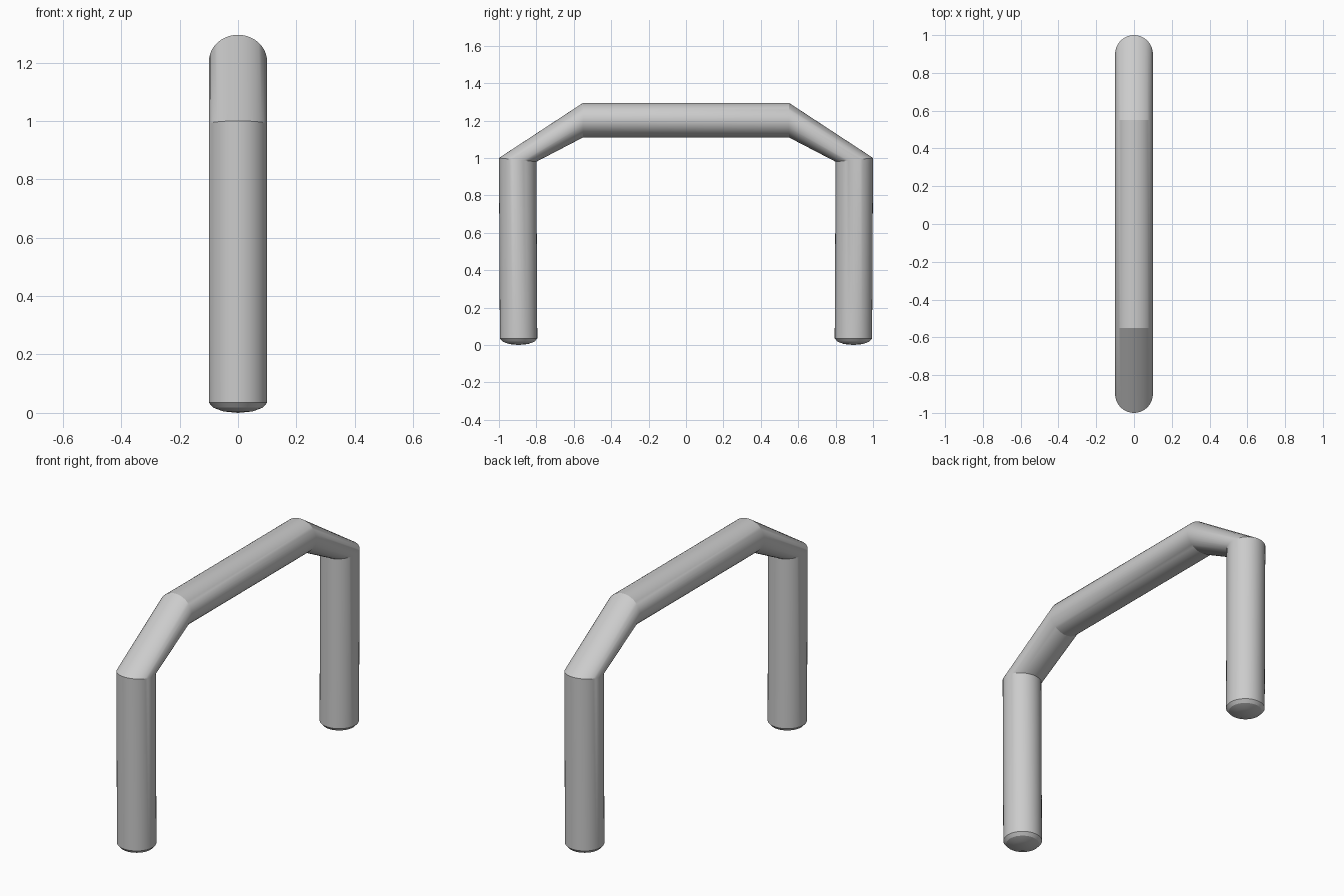
import bpy, bmesh, math
from mathutils import Vector

if "Cube" in bpy.data.objects:
    bpy.data.objects.remove(bpy.data.objects["Cube"], do_unlink=True)

# Plain grey metal
metal = bpy.data.materials.new("grey metal")
metal.use_nodes = True
grey = (0.6, 0.6, 0.6, 1)
metal.diffuse_color = grey
metal.node_tree.nodes["Principled BSDF"].inputs["Base Color"].default_value = grey

SIDES = 40
RADIUS = 0.1


def ring(bm, outer, inner, rx=RADIUS):
    """Elliptical section spanning two (y, z) points, rx wide along x."""
    o, i = Vector(outer), Vector(inner)
    mid, half = (o + i) / 2, (o - i) / 2
    verts = []
    for k in range(SIDES):
        a = math.tau * k / SIDES
        p = mid + half * math.sin(a)
        verts.append(bm.verts.new((rx * math.cos(a), p.x, p.y)))
    return verts


# Sections of one leg from the foot up: domed foot, tube, leg top, upper bend
foot = [(0.05, 0.005), (0.085, 0.018), (RADIUS, 0.035)]
back_half = [((0.895 + r, z), (0.895 - r, z), r) for r, z in foot]
back_half += [((1.0, 1.0), (0.8, 0.98), RADIUS),
              ((0.55, 1.295), (0.55, 1.11), RADIUS)]
front_half = [((-o[0], o[1]), (-i[0], i[1]), r) for o, i, r in back_half]

# Bent tube: loft through both halves
bm = bmesh.new()
rings = [ring(bm, *s) for s in front_half + back_half[::-1]]
for a, b in zip(rings, rings[1:]):
    for k in range(SIDES):
        n = (k + 1) % SIDES
        bm.faces.new((a[k], a[n], b[n], b[k]))

# Foot tips
for end, y in ((rings[0], -0.895), (rings[-1], 0.895)):
    tip = bm.verts.new((0, y, 0))
    for k in range(SIDES):
        bm.faces.new((end[k], end[(k + 1) % SIDES], tip))
bmesh.ops.recalc_face_normals(bm, faces=bm.faces)

mesh = bpy.data.meshes.new("bent_tube_rail")
bm.to_mesh(mesh)
bm.free()
mesh.materials.append(metal)
rail = bpy.data.objects.new("bent_tube_rail", mesh)
bpy.context.collection.objects.link(rail)

# Smooth tube with crisp bends
bpy.ops.object.select_all(action="DESELECT")
rail.select_set(True)
bpy.context.view_layer.objects.active = rail
bpy.ops.object.shade_smooth_by_angle(angle=math.radians(24))
